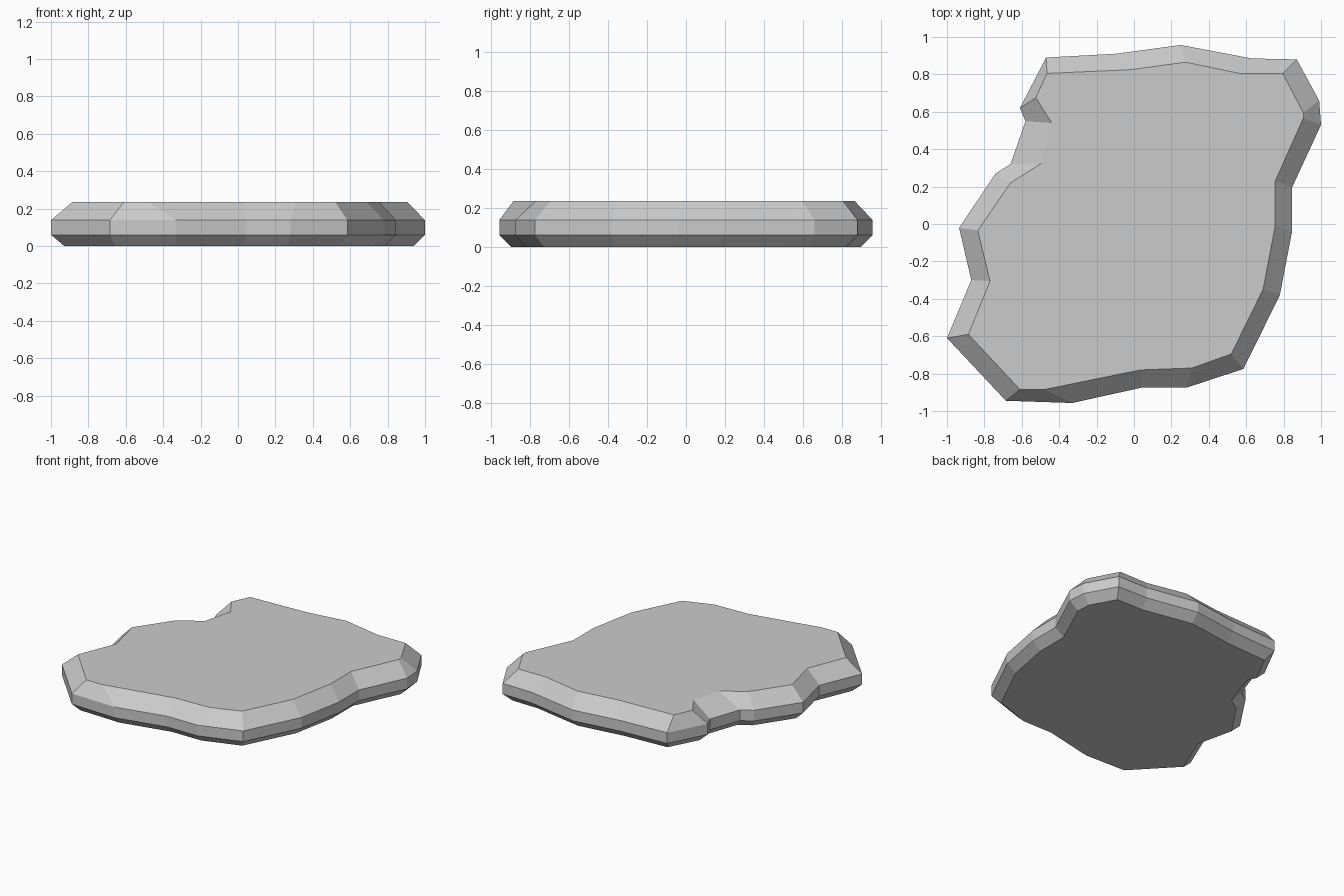
import bpy, bmesh
from mathutils import Vector

if "Cube" in bpy.data.objects:
    bpy.data.objects.remove(bpy.data.objects["Cube"])

# Widest outline of the slab, counter-clockwise seen from above
RIM = [(-.47, .89), (-.61, .62), (-.58, .55), (-.66, .32), (-.74, .27), (-.935, -.02),
       (-.87, -.30), (-1, -.61), (-.685, -.945), (-.33, -.957), (.04, -.875), (.28, -.875),
       (.585, -.775), (.78, -.38), (.845, -.04), (.845, .195), (1, .53), (.99, .66),
       (.87, .88), (.63, .885), (.25, .957), (-.10, .91)]
# Matching outline of the flat top, with the chipped notch on the left
TOP = [(-.465, .805), (-.525, .675), (-.44, .54), (-.495, .325), (-.66, .22), (-.835, -.035),
       (-.77, -.305), (-.885, -.59), (-.61, -.885), (-.48, -.885), (.035, -.78), (.31, -.77),
       (.52, -.695), (.69, -.35), (.755, -.01), (.755, .23), (.905, .565), (.905, .595),
       (.795, .805), (.565, .805), (.275, .865), (-.02, .825)]


def inset(points, d):
    """Even mitred inset of a counter-clockwise outline."""
    p = [Vector(q) for q in points]
    out = []
    for i, q in enumerate(p):
        a = (q - p[i - 1]).normalized()
        b = (p[(i + 1) % len(p)] - q).normalized()
        n1, n2 = Vector((-a.y, a.x)), Vector((-b.y, b.x))
        out.append(q + (n1 + n2) * d / (1 + n1.dot(n2)))
    return out


# Stone slab: four stacked rings, bridged and capped
bm = bmesh.new()
rings = [[bm.verts.new((x, y, z)) for x, y in outline]
         for outline, z in ((inset(RIM, .06), 0), (RIM, .06), (RIM, .138), (TOP, .235))]
n = len(RIM)
for lo, hi in zip(rings, rings[1:]):
    for i in range(n):
        j = (i + 1) % n
        bm.faces.new((lo[i], lo[j], hi[j], hi[i]))
bm.faces.new(rings[0][::-1])
bm.faces.new(rings[-1])
mesh = bpy.data.meshes.new("stone_slab")
bm.to_mesh(mesh)
bm.free()
bpy.context.collection.objects.link(bpy.data.objects.new("stone_slab", mesh))
